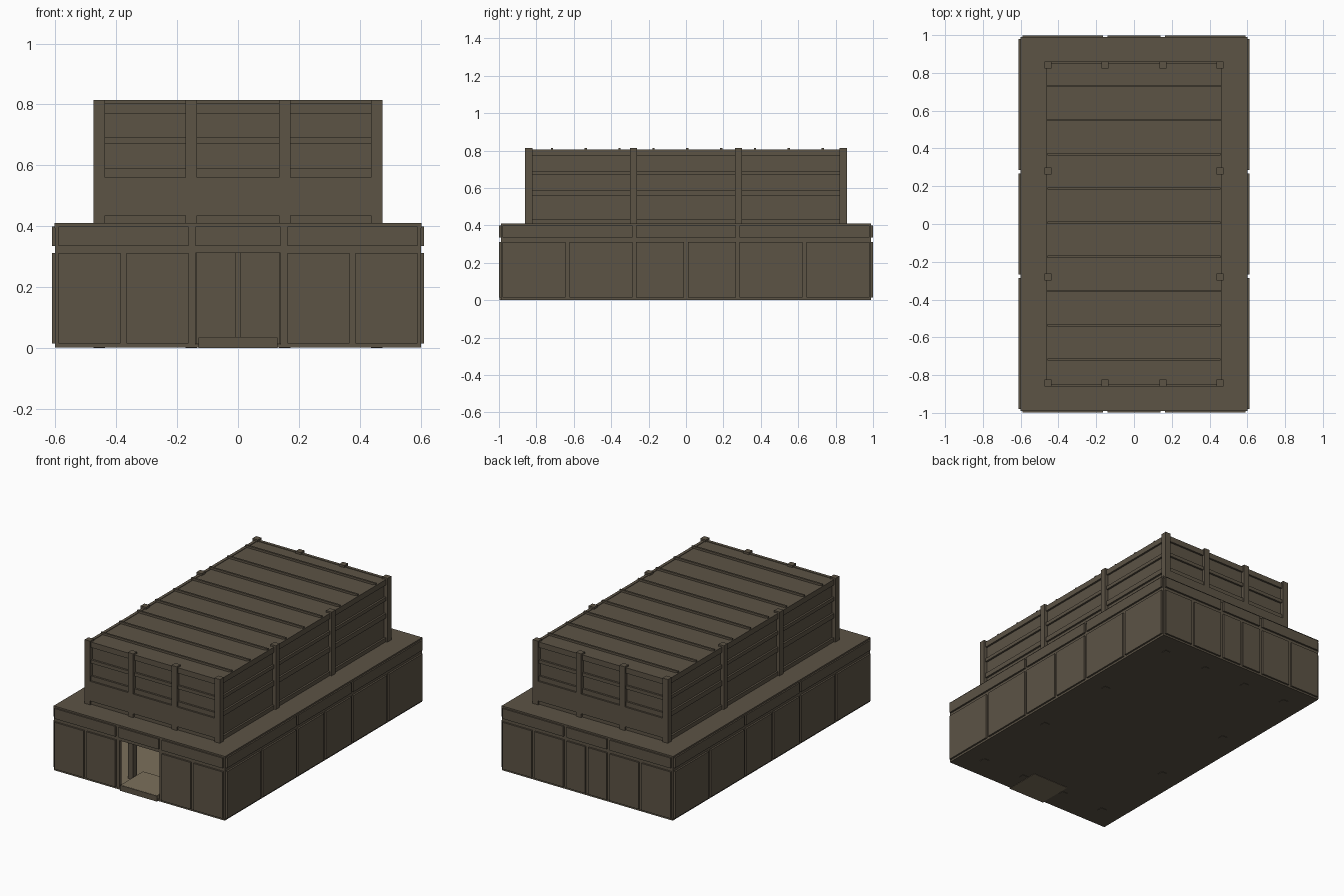
import bpy, bmesh
from mathutils import Matrix

if "Cube" in bpy.data.objects:
    bpy.data.objects.remove(bpy.data.objects["Cube"])


def material(name, rgb):
    m = bpy.data.materials.new(name)
    m.diffuse_color = (*rgb, 1)
    m.use_nodes = True
    m.node_tree.nodes["Principled BSDF"].inputs["Base Color"].default_value = m.diffuse_color
    return m


BROWN = material("dark brown", (0.107, 0.087, 0.060))
TAN = material("tan floor", (0.20, 0.16, 0.105))


def boxes(name, spans, mat=BROWN):
    """One object from boxes given as ((x0,x1),(y0,y1),(z0,z1))."""
    bm = bmesh.new()
    for span in spans:
        size = [abs(b - a) for a, b in span]
        mid = [(a + b) / 2 for a, b in span]
        bmesh.ops.create_cube(bm, size=1, matrix=Matrix.Translation(mid) @ Matrix.Diagonal((*size, 1)))
    me = bpy.data.meshes.new(name)
    bm.to_mesh(me)
    bm.free()
    me.materials.append(mat)
    ob = bpy.data.objects.new(name, me)
    bpy.context.collection.objects.link(ob)
    return ob


def halves(a, b):
    """Split a bay into two panels with a narrow groove between."""
    m = (a + b) / 2
    return [(a, m - 0.01), (m + 0.01, b)]


X, Y = 0.60, 0.988            # wall planes of the lower hall
XB = [(-0.59, -0.163), (-0.14, 0.14), (0.163, 0.59)]
YB = [(-0.98, -0.287), (-0.267, 0.267), (0.287, 0.98)]
LOW, BAND = (0.015, 0.312), (0.335, 0.40)

# floor, interior floor covering, doorway threshold, lower roof
boxes("base_slab", [((-X, X), (-0.99, 0.99), (0.002, 0.012))])
boxes("interior_floor", [((-0.58, 0.58), (-0.965, 0.965), (0.011, 0.016))], TAN)
boxes("door_threshold", [((-0.128, 0.128), (-0.995, -0.77), (0, 0.036))], TAN)
boxes("threshold_front", [((-0.13, 0.13), (-0.998, -0.993), (0.0, 0.035))])
boxes("lower_roof", [((-0.602, 0.602), (-0.99, 0.99), (0.395, 0.41))])

# hall walls, with an open doorway in the front
walls = [((s * (X - 0.02), s * X), (-Y, Y), (0.005, 0.40)) for s in (-1, 1)]
walls += [((-X, X), (Y - 0.02, Y), (0.005, 0.40)),
          ((-X, -0.14), (-Y, -Y + 0.02), (0.005, 0.40)),
          ((0.14, X), (-Y, -Y + 0.02), (0.005, 0.40)),
          ((-0.15, 0.15), (-Y, -Y + 0.02), (0.312, 0.40)),
          ((-0.01, 0.01), (Y - 0.026, Y - 0.01), (0.015, 0.312))]
boxes("hall_walls", walls)

# raised cladding: lower panels and the band above them
low, band = [], []
for s in (-1, 1):
    xs, ys = (s * (X - 0.002), s * 0.611), (s * (Y - 0.002), s * 0.999)
    for b in YB:
        band.append((xs, b, BAND))
        low += [(xs, h, LOW) for h in halves(*b)]
    for i, b in enumerate(XB):
        band.append((b, ys, BAND))
        if not (s < 0 and i == 1):
            low += [(h, ys, LOW) for h in halves(*b)]
boxes("lower_wall_panels", low)
boxes("upper_wall_band", band)

# columns that run from the ground through the upper storey
PX, PY, T = 0.475, 0.86, 0.038
XP = [-PX + T / 2, -0.153, 0.153, PX - T / 2]
YP = [-PY + T / 2, -0.28, 0.28, PY - T / 2]
posts = [((x - T / 2, x + T / 2), (s * (PY - T), s * PY), (0, 0.815)) for x in XP for s in (-1, 1)]
posts += [((s * (PX - T), s * PX), (y - T / 2, y + T / 2), (0, 0.815)) for y in YP[1:3] for s in (-1, 1)]
boxes("columns", posts)

# upper storey: body, horizontal rails, end fascias and roof ribs
boxes("upper_body", [((-0.452, 0.452), (-0.837, 0.837), (0.405, 0.802))])
rails = []
for z in [(0.405, 0.435), (0.56, 0.59), (0.67, 0.692), (0.77, 0.805)]:
    for s in (-1, 1):
        rails.append(((s * 0.445, s * 0.464), (-0.84, 0.84), z))
        rails.append(((-0.455, 0.455), (s * 0.83, s * 0.849), z))
boxes("upper_rails", rails)
boxes("end_fascias", [((-PX, PX), (s * 0.835, s * PY), (0.435, 0.56)) for s in (-1, 1)])
boxes("roof_ribs", [((-0.458, 0.458), (y - 0.006, y + 0.006), (0.797, 0.815))
                    for y in [0.007 + 0.181 * i for i in range(-4, 5)]])
